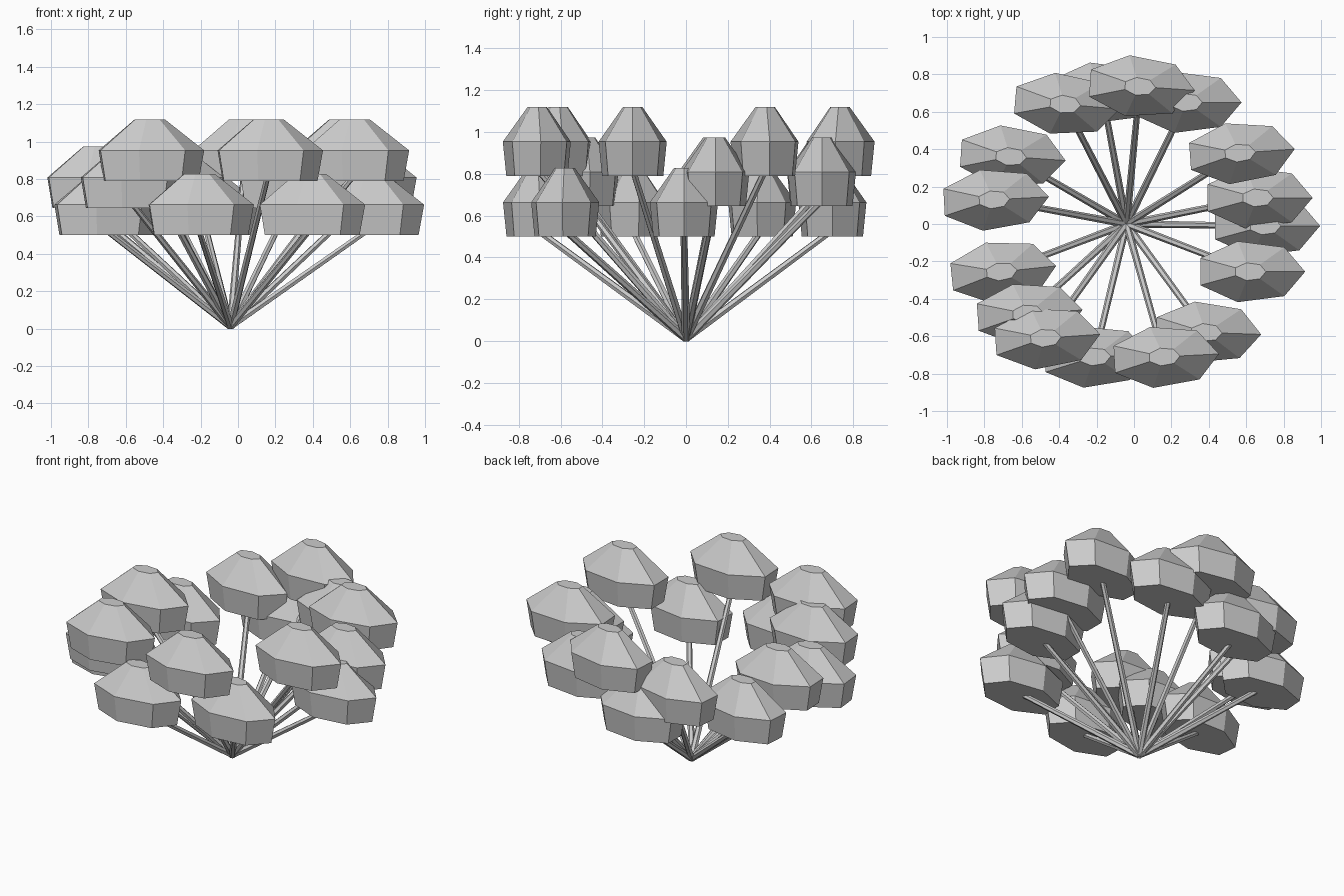
import bpy, bmesh
from math import cos, sin, tau, radians
from mathutils import Vector, Matrix

if "Cube" in bpy.data.objects:
    bpy.data.objects.remove(bpy.data.objects["Cube"])

ROOT = Vector((-0.04, 0, 0.012))
LEVELS = {"L": 0.50, "M": 0.645, "H": 0.79}

# flower heads: x, y, height level, small turn in degrees
HEADS = [
    (0.70, -0.01, "L", 0), (0.66, 0.14, "M", 0), (0.565, 0.38, "H", 4),
    (0.28, 0.65, "M", 0), (0.03, 0.735, "H", -4), (-0.17, 0.70, "L", 0),
    (-0.37, 0.64, "M", -5), (-0.66, 0.36, "L", -4), (-0.75, 0.13, "M", 3),
    (-0.71, -0.255, "L", 6), (-0.57, -0.48, "M", 4), (-0.475, -0.61, "H", 4),
    (-0.21, -0.71, "L", 2), (0.16, -0.71, "H", 3), (0.385, -0.58, "L", -2),
    (0.62, -0.255, "H", 0),
]


def loft(name, rings):
    """Closed solid through rings that share a vertex count."""
    bm = bmesh.new()
    loops = [[bm.verts.new(p) for p in ring] for ring in rings]
    n = len(loops[0])
    for a, b in zip(loops, loops[1:]):
        for i in range(n):
            j = (i + 1) % n
            bm.faces.new((a[i], a[j], b[j], b[i]))
    bm.faces.new(loops[0][::-1])
    bm.faces.new(loops[-1])
    bmesh.ops.recalc_face_normals(bm, faces=bm.faces)
    me = bpy.data.meshes.new(name)
    bm.to_mesh(me)
    bm.free()
    ob = bpy.data.objects.new(name, me)
    bpy.context.collection.objects.link(ob)
    return ob


def flower_head(x, y, z, turn):
    # seven-sided faceted cap, stretched along x
    rot = Matrix.Rotation(radians(turn), 3, "Z")
    rings = []
    for h, r in ((0, 0.9), (0.163, 1.0), (0.328, 0.29)):
        rings.append([Vector((x, y, z + h)) + rot @ Vector(
            (0.295 * r * cos(tau * i / 7), 0.167 * r * sin(tau * i / 7), 0))
            for i in range(7)])
    loft("flower_head", rings)


def stem(end):
    # slim tapered rod from the common root
    q = (end - ROOT).to_track_quat("Z", "Y")
    rings = [[c + q @ Vector((r * cos(tau * i / 6), r * sin(tau * i / 6), 0))
              for i in range(6)] for c, r in ((ROOT, 0.02), (end, 0.016))]
    loft("stem", rings)


for x, y, level, turn in HEADS:
    z = LEVELS[level]
    flower_head(x, y, z, turn)
    stem(Vector((x, y, z + 0.03)))
